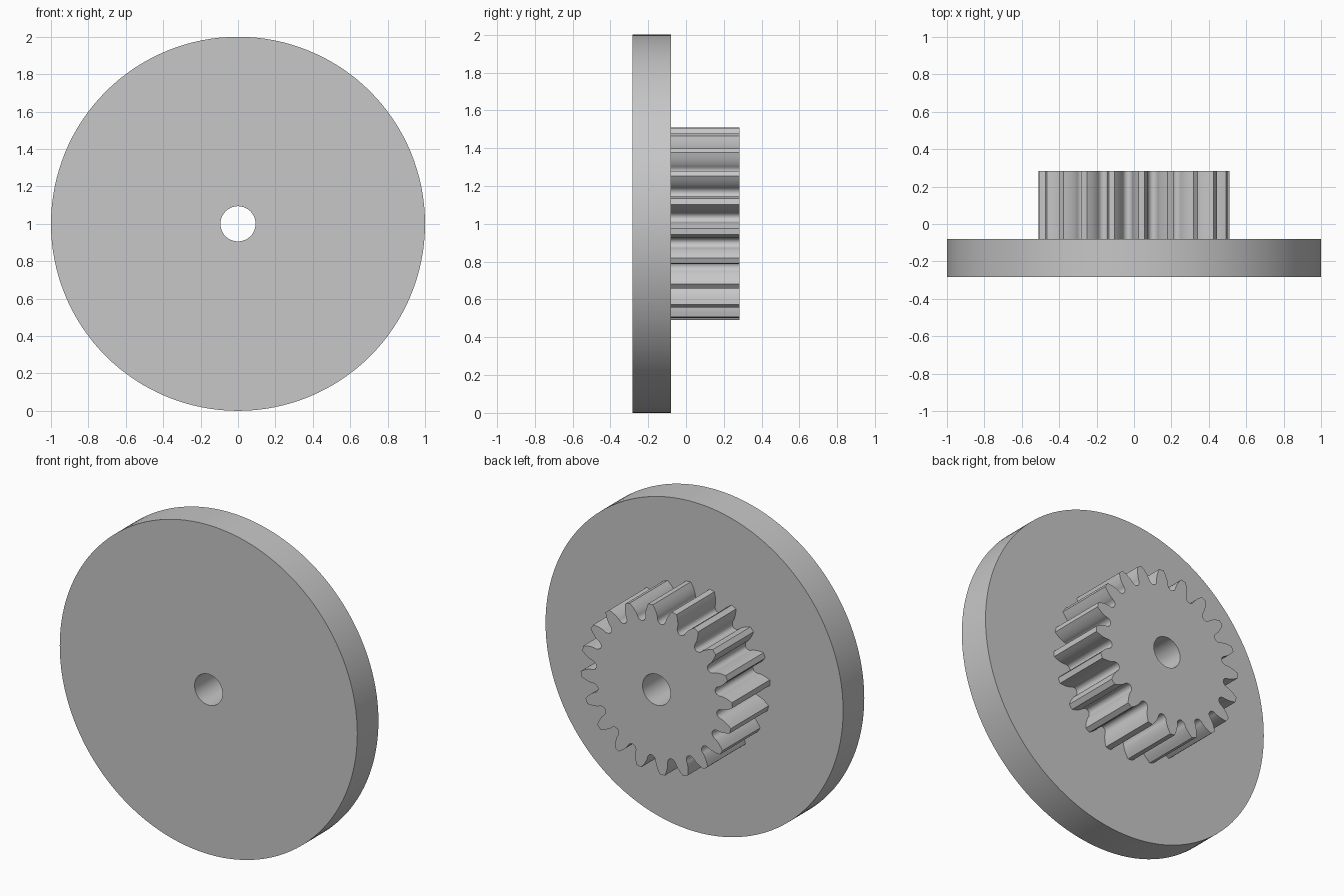
import bpy
import bmesh
from math import sin, cos, tan, acos, pi, sqrt, radians

if "Cube" in bpy.data.objects:
    bpy.data.objects.remove(bpy.data.objects["Cube"])

# Overall sizes
CENTRE_Z = 1.0
FRONT, STEP, BACK = -0.283, -0.08, 0.283
DISC_RADIUS, BORE_RADIUS = 1.0, 0.094
TEETH, TIP_RADIUS, PRESSURE = 20, 0.51, radians(20)
FIRST_TOOTH = radians(13.5)

grey = bpy.data.materials.new("plain_grey")
grey.use_nodes = True
colour = (0.57, 0.57, 0.57, 1)
grey.diffuse_color = colour
grey.node_tree.nodes["Principled BSDF"].inputs["Base Color"].default_value = colour


def circle_outline(radius, count):
    return [(radius, 2 * pi * i / count) for i in range(count)]


def gear_outline():
    """Polar outline of an involute spur gear with rounded roots."""
    module = TIP_RADIUS / (TEETH / 2 + 1)
    base = module * TEETH / 2 * cos(PRESSURE)
    root = module * (TEETH / 2 - 1.25)
    pitch_angle = 2 * pi / TEETH
    base_half = pitch_angle / 4 + tan(PRESSURE) - PRESSURE

    # Flank from base circle to tip, as (radius, half angle)
    flank = []
    steps = 7
    for i in range(steps + 1):
        roll = sqrt((TIP_RADIUS / base) ** 2 - 1) * i / steps
        r = base * sqrt(1 + roll * roll)
        a = acos(base / r)
        flank.append((r, base_half - (tan(a) - a)))

    # Rounded root between two teeth
    gap_half = pitch_angle / 2 - base_half
    arc = [(base - (base - root) * sin(pi * i / 10),
            pitch_angle / 2 - gap_half * cos(pi * i / 10)) for i in range(1, 10)]

    tooth = [(r, -a) for r, a in flank] + [(r, a) for r, a in reversed(flank)] + arc
    return [(r, a + FIRST_TOOTH + k * pitch_angle)
            for k in range(TEETH) for r, a in tooth]


def bored_solid(name, outline, y0, y1):
    """Extrude a polar outline along y with a round bore through it."""
    bm = bmesh.new()

    def ring(points, y):
        return [bm.verts.new((r * cos(a), y, CENTRE_Z + r * sin(a))) for r, a in points]

    bore = [(BORE_RADIUS, a) for r, a in outline]
    loops = [ring(outline, y0), ring(outline, y1), ring(bore, y1), ring(bore, y0)]
    n = len(outline)
    for k in range(4):
        here, there = loops[k], loops[(k + 1) % 4]
        for i in range(n):
            j = (i + 1) % n
            bm.faces.new((here[i], here[j], there[j], there[i]))
    bmesh.ops.recalc_face_normals(bm, faces=bm.faces)

    mesh = bpy.data.meshes.new(name)
    bm.to_mesh(mesh)
    bm.free()
    mesh.materials.append(grey)
    obj = bpy.data.objects.new(name, mesh)
    bpy.context.collection.objects.link(obj)
    bpy.ops.object.select_all(action="DESELECT")
    obj.select_set(True)
    bpy.context.view_layer.objects.active = obj
    bpy.ops.object.shade_smooth_by_angle(angle=radians(35))
    return obj


# Large plain disc in front, toothed pinion behind
bored_solid("disc", circle_outline(DISC_RADIUS, 128), FRONT, STEP)
bored_solid("pinion_gear", gear_outline(), STEP, BACK)
